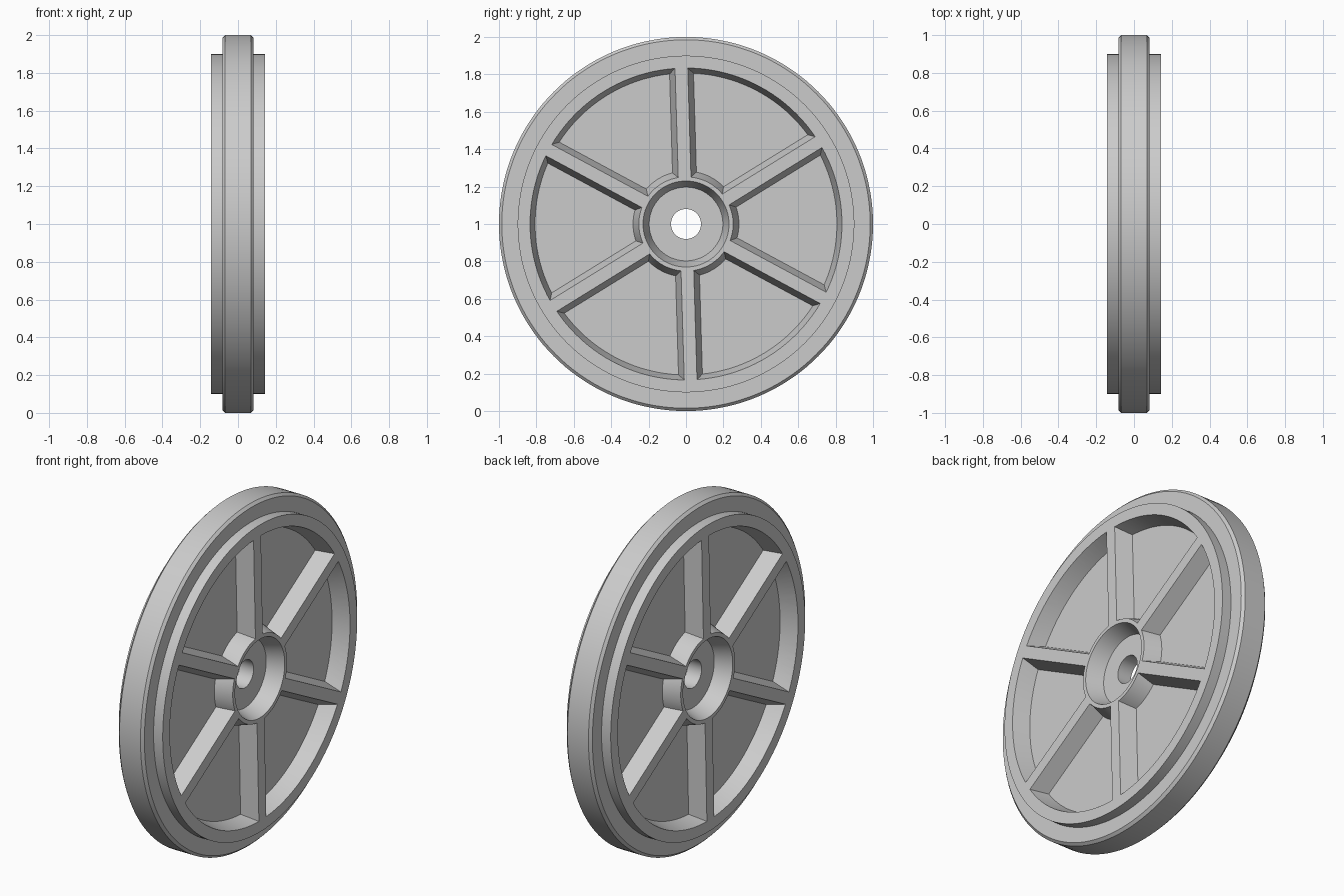
import bpy, bmesh
from math import sin, cos, asin, pi, radians
from mathutils import Matrix, Vector

cube = bpy.data.objects.get("Cube")
if cube:
    bpy.data.objects.remove(cube)

FACE = 0.142        # half width at the raised ring
FLOOR = 0.045       # half thickness of the web
TWIST = radians(1.7)
ARC_STEPS = 20

grey = bpy.data.materials.new("plain grey")
grey.use_nodes = True
colour = (0.6, 0.6, 0.6, 1)
grey.diffuse_color = colour
grey.node_tree.nodes["Principled BSDF"].inputs["Base Color"].default_value = colour


def make_object(name, bm):
    bmesh.ops.recalc_face_normals(bm, faces=bm.faces)
    mesh = bpy.data.meshes.new(name)
    bm.to_mesh(mesh)
    bm.free()
    mesh.materials.append(grey)
    obj = bpy.data.objects.new(name, mesh)
    bpy.context.collection.objects.link(obj)
    return obj


# Turned wheel body: half profile as (radius, x), mirrored across the web
half = [(0.08, FLOOR), (0.197, FLOOR), (0.23, FACE), (0.9, FACE),
        (0.9, 0.083), (0.985, 0.083), (1.0, 0.068)]
profile = half + [(r, -x) for r, x in reversed(half)]
bm = bmesh.new()
verts = [bm.verts.new((x, r, 1)) for r, x in profile]
edges = [bm.edges.new((v, verts[i - 1])) for i, v in enumerate(verts)]
for v in verts:
    v.co.z = 1
bmesh.ops.spin(bm, geom=verts + edges, cent=(0, 0, 1), axis=(1, 0, 0),
               angle=2 * pi, steps=144, use_merge=True)
bmesh.ops.remove_doubles(bm, verts=bm.verts, dist=0.0001)
wheel = make_object("wheel", bm)


# Drafted pocket outlines between two spokes
def pocket_loop(bm, depth, turn):
    t = (depth - FLOOR) / (FACE - FLOOR)
    inner = 0.283 - 0.031 * t
    outer = 0.807 + 0.027 * t
    spoke = 0.064 - 0.03 * t
    points = []
    for r, flip in ((inner, False), (outer, True)):
        a = asin(spoke / r)
        arc = [a + (pi / 3 - 2 * a) * i / ARC_STEPS for i in range(ARC_STEPS + 1)]
        if flip:
            arc.reverse()
        points += [Vector((depth, r * cos(b + turn), r * sin(b + turn))) for b in arc]
    return [bm.verts.new(p) for p in points]


bm = bmesh.new()
for side in range(2):
    made = []
    for k in range(6):
        turn = pi / 2 + TWIST + k * pi / 3
        low = pocket_loop(bm, FLOOR, turn)
        high = pocket_loop(bm, FACE + 0.02, turn)
        bm.faces.new(low)
        bm.faces.new(high)
        for i in range(len(low)):
            bm.faces.new((low[i - 1], low[i], high[i], high[i - 1]))
        made += low + high
    place = Matrix.Translation((0, 0, 1)) @ Matrix.Rotation(pi * side, 4, "Z")
    bmesh.ops.transform(bm, matrix=place, verts=made)
cutter = make_object("pocket_cutter", bm)
cutter.hide_render = True

# Cut the pockets, leaving six spokes on each side
cut = wheel.modifiers.new("pockets", "BOOLEAN")
cut.operation = "DIFFERENCE"
cut.solver = "EXACT"
cut.object = cutter
bpy.ops.object.select_all(action="DESELECT")
wheel.select_set(True)
bpy.context.view_layer.objects.active = wheel
bpy.ops.object.modifier_apply(modifier=cut.name)
bpy.data.objects.remove(cutter)
bpy.ops.object.shade_smooth_by_angle(angle=radians(25))
